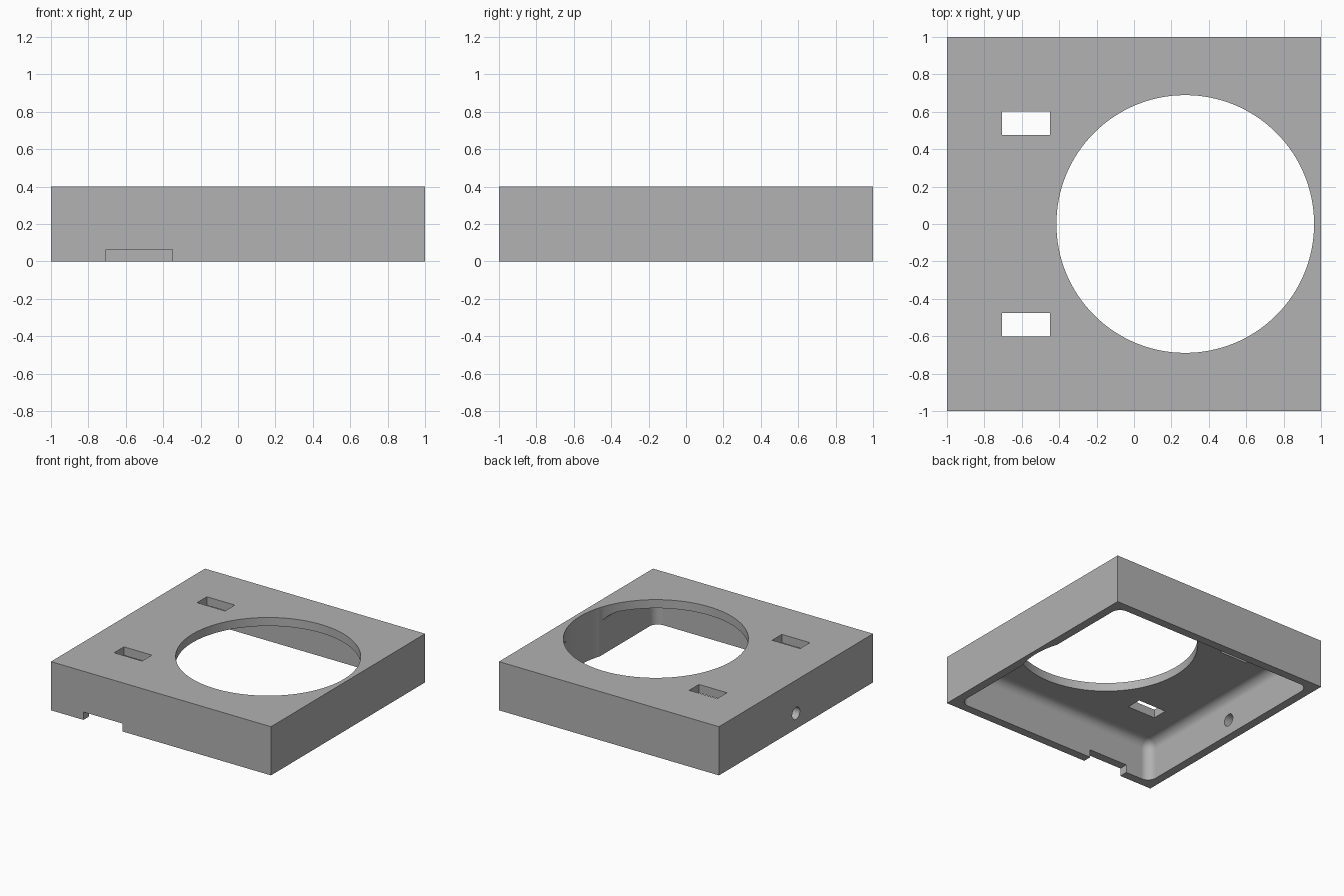
import bpy
import bmesh
import math
from mathutils import Matrix

old = bpy.data.objects.get("Cube")
if old:
    bpy.data.objects.remove(old, do_unlink=True)

WALL = 0.07
HEIGHT = 0.4
FILLET = 0.075

# Single grey finish
grey = bpy.data.materials.new("plain_grey")
grey.use_nodes = True
grey.diffuse_color = (0.445, 0.445, 0.445, 1)
grey.node_tree.nodes["Principled BSDF"].inputs["Base Color"].default_value = grey.diffuse_color


def add_object(name, bm):
    bmesh.ops.recalc_face_normals(bm, faces=bm.faces)
    mesh = bpy.data.meshes.new(name)
    bm.to_mesh(mesh)
    bm.free()
    mesh.materials.append(grey)
    obj = bpy.data.objects.new(name, mesh)
    bpy.context.collection.objects.link(obj)
    return obj


def box(name, low, high, fillet=0):
    """Box between two corners; a fillet rounds all but the bottom edges."""
    bm = bmesh.new()
    bmesh.ops.create_cube(bm, size=1)
    for v in bm.verts:
        v.co = [h if c > 0 else l for c, l, h in zip(v.co, low, high)]
    if fillet:
        edges = [e for e in bm.edges if max(v.co.z for v in e.verts) > low[2] + 0.01]
        bmesh.ops.bevel(bm, geom=edges, offset=fillet, segments=8,
                        profile=0.5, affect='EDGES')
    return add_object(name, bm)


def cylinder(name, radius, depth, centre, segments, turn=0):
    bm = bmesh.new()
    matrix = Matrix.Translation(centre) @ Matrix.Rotation(turn, 4, 'Y')
    bmesh.ops.create_cone(bm, cap_ends=True, segments=segments, radius1=radius,
                          radius2=radius, depth=depth, matrix=matrix)
    return add_object(name, bm)


# Square housing
housing = box("housing", (-1, -1, 0), (1, 1, HEIGHT))

# Hollow underside, round opening, cable notch and side hole
inner = 1 - WALL
cutters = [
    box("cavity_cutter", (-inner, -inner, -0.3), (inner, inner, HEIGHT - WALL), FILLET),
    cylinder("opening_cutter", 0.689, 1.2, (0.274, 0, 0.2), 128),
    box("notch_cutter", (-0.705, -1.1, -0.1), (-0.35, -0.85, 0.065)),
    cylinder("side_hole_cutter", 0.05, 0.3, (-1, 0, 0.128), 32, math.pi / 2),
]
# Pair of slots in the top plate
for side in (-1, 1):
    ys = sorted((side * 0.475, side * 0.602))
    cutters.append(box("slot_cutter", (-0.705, ys[0], 0.2), (-0.45, ys[1], 0.6)))

bpy.ops.object.select_all(action='DESELECT')
bpy.context.view_layer.objects.active = housing
housing.select_set(True)
for cutter in cutters:
    mod = housing.modifiers.new("cut", 'BOOLEAN')
    mod.operation = 'DIFFERENCE'
    mod.solver = 'EXACT'
    mod.object = cutter
    bpy.ops.object.modifier_apply(modifier=mod.name)
    bpy.data.objects.remove(cutter, do_unlink=True)

# Smooth fillets with crisp edges
bpy.ops.object.shade_smooth_by_angle(angle=math.radians(30))
weighted = housing.modifiers.new("even_shading", 'WEIGHTED_NORMAL')
weighted.keep_sharp = True
